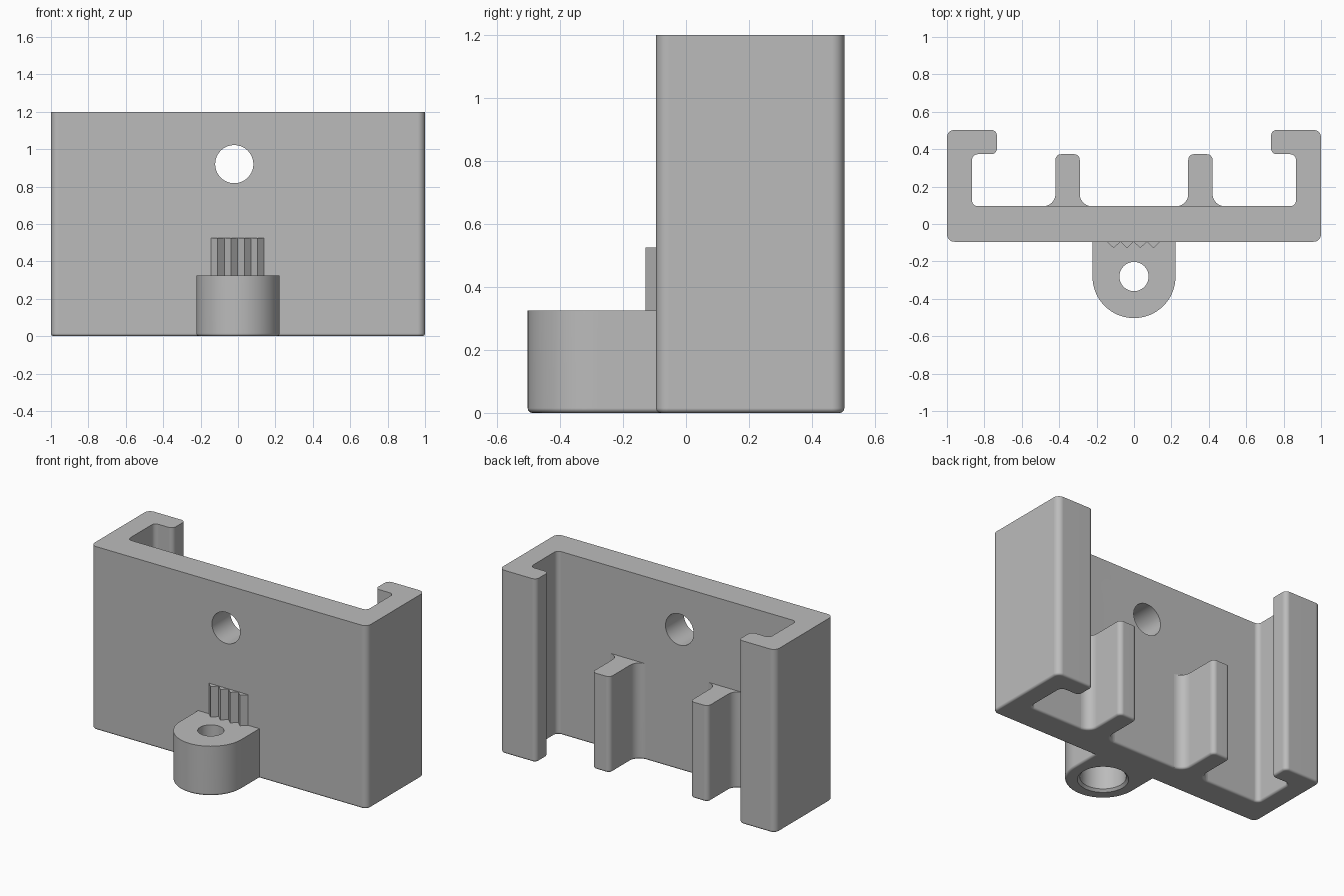
import bpy
import bmesh
import math
from mathutils import Vector

cube = bpy.data.objects.get("Cube")
if cube:
    bpy.data.objects.remove(cube, do_unlink=True)

grey = bpy.data.materials.new("plain grey")
grey.use_nodes = True
grey.diffuse_color = (0.5, 0.5, 0.5, 1)
bsdf = next(n for n in grey.node_tree.nodes if n.type == 'BSDF_PRINCIPLED')
bsdf.inputs["Base Color"].default_value = (0.5, 0.5, 0.5, 1)

ROUND = 0.015   # rounding of the bottom edges
FRONT, INNER, BACK = -0.095, 0.095, 0.503


def rounded(corners):
    """Outline from (x, y, radius) right-angled corners."""
    out = []
    n = len(corners)
    for i, (x, y, r) in enumerate(corners):
        p = Vector((x, y))
        if r == 0:
            out.append(p)
            continue
        a = (Vector(corners[i - 1][:2]) - p).normalized() * r
        b = (Vector(corners[(i + 1) % n][:2]) - p).normalized() * r
        steps = 24 if r > 0.1 else 8
        for k in range(steps + 1):
            t = math.pi / 2 * k / steps
            out.append(p + a + b - b * math.cos(t) - a * math.sin(t))
    clean = []
    for p in out:
        if not clean or (p - clean[-1]).length > 1e-4:
            clean.append(p)
    return clean


def extrude(name, outline, z0, z1, round_bottom=True):
    """Upright prism, optionally with rounded bottom edges."""
    bm = bmesh.new()
    base = bm.faces.new([bm.verts.new((p.x, p.y, z0)) for p in outline])
    top = bmesh.ops.extrude_face_region(bm, geom=[base])["geom"]
    for v in top:
        if isinstance(v, bmesh.types.BMVert):
            v.co.z = z1
    bmesh.ops.recalc_face_normals(bm, faces=bm.faces)
    if round_bottom:
        rim = [e for e in bm.edges if all(abs(v.co.z - z0) < 1e-5 for v in e.verts)]
        bmesh.ops.bevel(bm, geom=rim, offset=ROUND, segments=4,
                        profile=0.5, affect='EDGES')
    mesh = bpy.data.meshes.new(name)
    bm.to_mesh(mesh)
    bm.free()
    mesh.materials.append(grey)
    obj = bpy.data.objects.new(name, mesh)
    bpy.context.collection.objects.link(obj)
    return obj


def activate(obj):
    bpy.ops.object.select_all(action='DESELECT')
    obj.select_set(True)
    bpy.context.view_layer.objects.active = obj


def drill(obj, r1, r2, depth, location, rotation=(0, 0, 0)):
    """Cut a round or tapered hole and remove the cutter."""
    bpy.ops.mesh.primitive_cone_add(vertices=64, radius1=r1, radius2=r2, depth=depth,
                                    location=location, rotation=rotation)
    cutter = bpy.context.object
    cutter.hide_render = True
    cutter.data.materials.append(grey)
    activate(obj)
    mod = obj.modifiers.new("hole", 'BOOLEAN')
    mod.operation = 'DIFFERENCE'
    mod.solver = 'EXACT'
    mod.object = cutter
    bpy.ops.object.modifier_apply(modifier=mod.name)
    bpy.data.objects.remove(cutter, do_unlink=True)


def finish(obj):
    activate(obj)
    bpy.ops.object.shade_smooth_by_angle(angle=math.radians(30))
    mod = obj.modifiers.new("even shading", 'WEIGHTED_NORMAL')
    mod.keep_sharp = True


# Channel body with hooked side lips
half = [(1, FRONT, 0.04), (1, BACK, 0.04), (0.733, BACK, 0.03),
        (0.733, 0.373, 0.03), (0.866, 0.373, 0.03), (0.866, INNER, 0.03)]
mirrored = [(-x, y, r) for x, y, r in reversed(half)]
body = extrude("channel_body", rounded(half + mirrored), 0, 1.2)
drill(body, 0.102, 0.102, 1, (-0.02, 0, 0.92), (math.pi / 2, 0, 0))
finish(body)

# Two inner ribs with flared roots
for name, x in (("left_rib", 0.355), ("right_rib", -0.355)):
    root, w, flare = 0.03, 0.065, 0.065
    side = [(w + flare, root, 0), (w + flare, INNER, 0), (w, INNER, flare), (w, 0.373, 0.03)]
    shape = [(x + a, y, r) for a, y, r in side]
    shape += [(x - a, y, r) for a, y, r in reversed(side)]
    finish(extrude(name, rounded(shape), 0, 0.63))

# Front lug with a through hole and a wider recess beneath
lug = extrude("front_lug", rounded([(-0.222, -0.04, 0), (-0.222, -0.503, 0.222),
                                    (0.222, -0.503, 0.222), (0.222, -0.04, 0)]), 0, 0.325)
hole_y = -0.281
drill(lug, 0.078, 0.078, 1, (0, hole_y, 0.2))
drill(lug, 0.135, 0.135, 0.34, (0, hole_y, 0))
drill(lug, 0.165, 0.135, 0.03, (0, hole_y, 0))
finish(lug)

# Row of vertical teeth above the lug
teeth, pitch, start = 4, 0.071, -0.144
zigzag = [Vector((start, -0.05))]
for i in range(2 * teeth + 1):
    zigzag.append(Vector((start + i * pitch / 2, FRONT - 0.034 * (i % 2))))
zigzag.append(Vector((start + teeth * pitch, -0.05)))
extrude("grip_teeth", zigzag, 0.3, 0.525, False)
